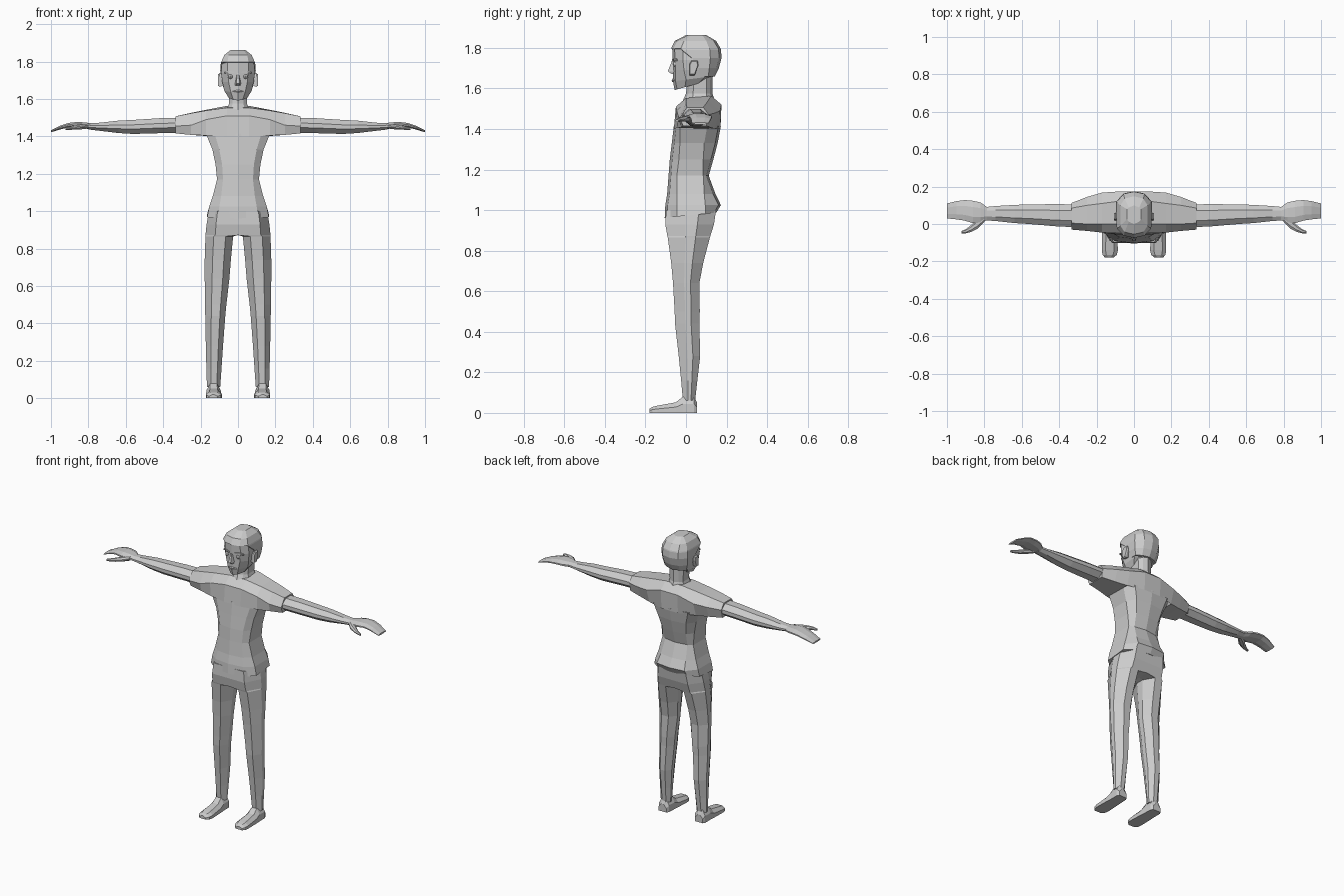
import bpy, bmesh
from mathutils import Vector


def loft(name, rings, mirror=False, drop=None):
    """Skin closed rings of equal point count, cap both ends, optionally mirror in x."""
    bm = bmesh.new()
    vs = [[bm.verts.new(p) for p in r] for r in rings]
    n = len(vs[0])
    for a, b in zip(vs, vs[1:]):
        for i in range(n):
            j = (i + 1) % n
            bm.faces.new((a[i], a[j], b[j], b[i]))
    bm.faces.new(vs[0])
    bm.faces.new(vs[-1])
    bmesh.ops.recalc_face_normals(bm, faces=bm.faces)
    if drop:
        bm.normal_update()
        bmesh.ops.delete(bm, geom=[f for f in bm.faces if drop(f)], context='FACES')
    bmesh.ops.remove_doubles(bm, verts=bm.verts, dist=0.0005)
    me = bpy.data.meshes.new(name)
    bm.to_mesh(me)
    bm.free()
    ob = bpy.data.objects.new(name, me)
    bpy.context.collection.objects.link(ob)
    if mirror:
        ob.modifiers.new("Mirror", 'MIRROR')
    return ob


def body_ring(z, xf, xs, yf, y1, y2, yb, tilt=0.0):
    """Ten-sided horizontal section, symmetric in x; tilt raises it towards the back."""
    half = [(0, yf), (xf, yf + .012), (xs, y1), (xs, y2), (xf, yb - .012), (0, yb)]
    full = half + [(-x, y) for x, y in half[-2:0:-1]]
    return [(x, y, z + tilt * (y - yf)) for x, y in full]


def leg_ring(z, xi, xo, yf, yb):
    w, d = xo - xi, yb - yf
    ci = 0 if xi == 0 else .27 * w
    a, b = yf + .42 * d, yf + .66 * d
    return [(xi, a, z), (xi + ci, yf, z), (xo - .3 * w, yf, z), (xo, a, z),
            (xo, b, z), (xo - .35 * w, yb, z), (xi + ci, yb, z), (xi, b, z)]


def arm_ring(x, y0, y1, z0, z1):
    """Eight-sided section across x."""
    c = [(.28, 0), (.72, 0), (1, .35), (1, .65), (.72, 1), (.28, 1), (0, .65), (0, .35)]
    return [(x, y0 + u * (y1 - y0), z0 + v * (z1 - z0)) for u, v in c]


# Shirt body
loft("shirt_body", [body_ring(*r) for r in [
    (.962, .105, .165, -.105, -.045, .095, .150, .10),
    (1.025, .10, .154, -.102, -.045, .095, .172),
    (1.08, .09, .135, -.093, -.045, .09, .145),
    (1.17, .08, .112, -.086, -.045, .085, .112),
    (1.25, .085, .120, -.080, -.035, .085, .135),
    (1.33, .10, .137, -.070, -.03, .09, .156),
    (1.415, .125, .172, -.060, -.03, .105, .172)]])

# Shoulders and short sleeves, lofted sideways
side = [
    (.335, [(-.015, 1.416), (-.03, 1.455), (.005, 1.507), (.085, 1.507), (.112, 1.47), (.10, 1.416)]),
    (.25, [(-.025, 1.408), (-.037, 1.46), (.0, 1.524), (.10, 1.526), (.145, 1.48), (.12, 1.408)]),
    (.17, [(-.045, 1.405), (-.046, 1.49), (.0, 1.538), (.11, 1.542), (.168, 1.49), (.14, 1.402)]),
    (.06, [(-.06, 1.40), (-.05, 1.51), (.0, 1.553), (.125, 1.563), (.175, 1.52), (.17, 1.40)])]
secs = side + [(-x, p) for x, p in side[::-1]]
loft("shirt_shoulders", [[(x, y, z) for y, z in p] for x, p in secs],
     drop=lambda f: f.normal.z < -.8 and abs(f.calc_center_median().x) < .15)

# Trouser legs; inner walls on the centre plane are removed
loft("trouser_leg", [leg_ring(*r) for r in [
    (1.0, 0, .156, -.098, .148), (.93, 0, .168, -.102, .138), (.872, 0, .174, -.092, .12),
    (.865, .026, .174, -.09, .118), (.74, .038, .178, -.073, .085), (.64, .046, .178, -.064, .066),
    (.50, .062, .176, -.056, .068), (.44, .068, .175, -.054, .066), (.28, .08, .172, -.036, .070),
    (.16, .088, .169, -.024, .056), (.06, .095, .166, -.015, .045)]],
    mirror=True, drop=lambda f: all(abs(v.co.x) < 1e-4 for v in f.verts))

# Shoes, lofted heel to toe
loft("shoe", [[(x0, y, 0), (x1, y, 0), (x1, y, h * .55), (x1 - .02, y, h), (x0 + .02, y, h), (x0, y, h * .55)]
              for y, x0, x1, h in [
    (.055, .105, .16, .05), (.04, .095, .168, .08), (-.015, .093, .168, .08), (-.05, .09, .17, .052),
    (-.14, .086, .172, .036), (-.165, .092, .168, .03), (-.18, .11, .155, .02)]], mirror=True)

# Forearms and wrists
loft("arm", [arm_ring(*r) for r in [
    (.30, -.018, .105, 1.42, 1.5), (.42, -.012, .106, 1.417, 1.497), (.56, .0, .105, 1.413, 1.488),
    (.64, .005, .102, 1.418, 1.484), (.74, .016, .096, 1.43, 1.473), (.80, .02, .09, 1.437, 1.47)]],
    mirror=True)

# Mitten-like hands with separate thumb
loft("hand", [arm_ring(*r) for r in [
    (.785, .02, .09, 1.437, 1.47), (.82, .008, .115, 1.443, 1.475), (.86, .004, .124, 1.447, 1.477),
    (.905, .018, .128, 1.448, 1.472), (.95, .025, .122, 1.437, 1.457), (1.0, .03, .11, 1.422, 1.432)]],
    mirror=True)
loft("thumb", [arm_ring(*r) for r in [
    (.80, .01, .05, 1.442, 1.468), (.835, -.025, .03, 1.438, 1.464), (.87, -.042, -.005, 1.436, 1.458),
    (.90, -.05, -.028, 1.435, 1.452), (.923, -.051, -.038, 1.434, 1.446)]], mirror=True)

# Neck
loft("neck", [body_ring(*r) for r in [
    (1.53, .035, .065, -.02, .03, .10, .145), (1.575, .03, .048, .0, .035, .10, .13),
    (1.66, .03, .052, .01, .04, .10, .132)]])

# Head
loft("head", [body_ring(*r) for r in [
    (1.592, .025, .05, -.056, -.005, .06, .085, .28),
    (1.635, .038, .073, -.064, .0, .09, .132, .13),
    (1.69, .05, .084, -.064, -.01, .10, .15),
    (1.74, .055, .09, -.066, -.015, .115, .168),
    (1.795, .055, .086, -.068, -.015, .11, .162),
    (1.835, .045, .065, -.045, -.005, .10, .14),
    (1.855, .025, .035, -.01, .02, .08, .10)]])

# Hair shell: back and sides, then over the crown
loft("hair", [body_ring(*r) for r in [
    (1.66, .045, .078, .06, .07, .11, .142),
    (1.70, .052, .09, .05, .06, .115, .162),
    (1.75, .056, .095, .0, .03, .12, .175),
    (1.79, .056, .092, -.03, -.02, .118, .173),
    (1.797, .056, .09, -.074, -.025, .115, .171),
    (1.835, .05, .073, -.055, -.01, .10, .148),
    (1.863, .028, .038, .0, .025, .08, .10)]])

# Face details: nose, brows, mouth
loft("nose", [[(-w, -.05, z), (-w * .5, y, z), (w * .5, y, z), (w, -.05, z)]
              for z, w, y in [(1.672, .018, -.072), (1.684, .018, -.09), (1.735, .008, -.07)]])
loft("brow", [[(x, -.05, z), (x, y, z), (x, y, z + .008), (x, -.05, z + .008)]
              for x, z, y in [(.018, 1.737, -.069), (.05, 1.743, -.062), (.072, 1.735, -.042)]], mirror=True)
loft("lips", [[(x, -.045, 1.64), (x, y, 1.64 - h), (x, y - .004, 1.64), (x, y, 1.64 + h)]
              for x, y, h in [(-.03, -.055, .002), (0, -.067, .009), (.03, -.055, .002)]])

# Ears
loft("ear", [[(x, .035 + a * s, 1.70 + b * s) for a, b in
              [(-.018, -.035), (.008, -.035), (.026, .015), (.022, .038), (-.008, .038), (-.018, .02)]]
             for x, s in [(.078, .8), (.098, 1), (.106, .85)]], mirror=True)

# Eyes
for sx in (-1, 1):
    bpy.ops.mesh.primitive_uv_sphere_add(segments=8, ring_count=6, radius=.013,
                                         location=(sx * .04, -.053, 1.72))
    bpy.context.object.name = "eye"
